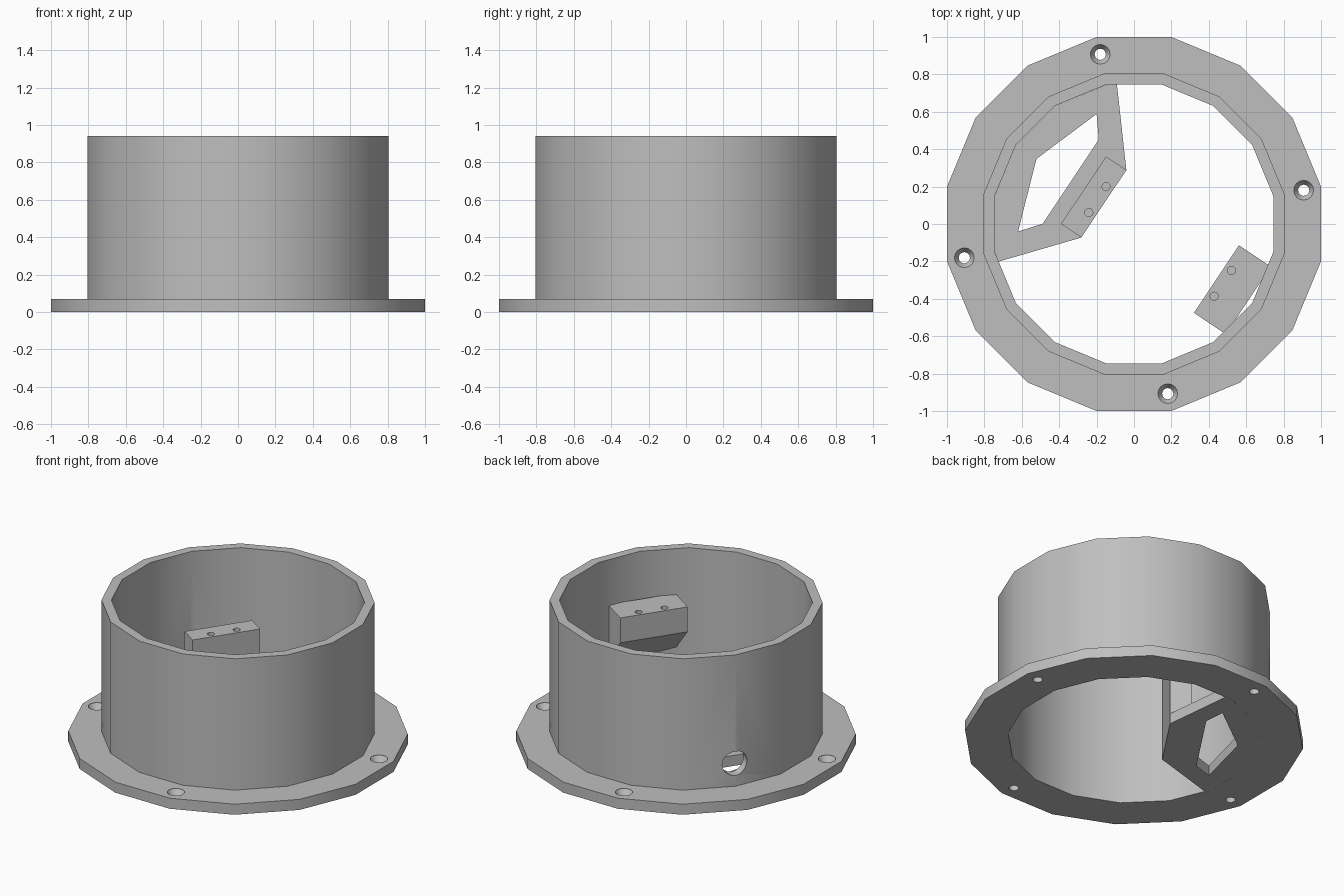
import bpy, bmesh, math
from mathutils import Matrix, Vector

if "Cube" in bpy.data.objects:
    bpy.data.objects.remove(bpy.data.objects["Cube"])

SIDES = 16
TURN = math.radians(146.25)            # heading of the bracket side
ROT = Matrix.Rotation(TURN, 4, 'Z')

grey = bpy.data.materials.new("plain_grey")
grey.diffuse_color = (0.52, 0.52, 0.52, 1)
grey.use_nodes = True
grey.node_tree.nodes["Principled BSDF"].inputs["Base Color"].default_value = grey.diffuse_color


def finish(name, bm, matrix=Matrix()):
    bmesh.ops.recalc_face_normals(bm, faces=bm.faces)
    me = bpy.data.meshes.new(name)
    bm.to_mesh(me)
    bm.free()
    me.transform(matrix)
    me.materials.append(grey)
    ob = bpy.data.objects.new(name, me)
    bpy.context.collection.objects.link(ob)
    return ob


def extrude(name, outline, offset, matrix):
    """Closed outline of 3D points pushed along an offset."""
    bm = bmesh.new()
    face = bm.faces.new([bm.verts.new(p) for p in outline])
    moved = bmesh.ops.extrude_face_region(bm, geom=[face])["geom"]
    bm.faces.ensure_lookup_table()
    bmesh.ops.translate(bm, vec=offset, verts=[v for v in moved if isinstance(v, bmesh.types.BMVert)])
    return finish(name, bm, matrix)


def lathe(name, profile, sides, matrix, closed):
    """Revolve (radius, z) points; an open profile gets end caps."""
    bm = bmesh.new()
    rings = [[bm.verts.new((r * math.cos(2 * math.pi * i / sides), r * math.sin(2 * math.pi * i / sides), z))
              for i in range(sides)] for r, z in profile]
    pairs = list(zip(rings, rings[1:])) + ([(rings[-1], rings[0])] if closed else [])
    for a, b in pairs:
        for i in range(sides):
            j = (i + 1) % sides
            bm.faces.new((a[i], a[j], b[j], b[i]))
    if not closed:
        bm.faces.new(rings[0])
        bm.faces.new(rings[-1])
    return finish(name, bm, matrix)


def cut(target, cutter):
    mod = target.modifiers.new("cut", 'BOOLEAN')
    mod.operation = 'DIFFERENCE'
    mod.solver = 'EXACT'
    mod.object = cutter
    cutter.hide_render = True
    cutter.hide_set(True)


# round housing: flange and tube in one lathed profile
housing = lathe("housing", [(0.76, 0), (1.0196, 0), (1.0196, 0.07), (0.82, 0.07), (0.82, 0.94), (0.76, 0.94)],
                SIDES, ROT, True)

# countersunk mounting holes in the flange
for k in range(4):
    a = TURN + math.pi / 4 + k * math.pi / 2
    place = Matrix.Translation((0.925 * math.cos(a), 0.925 * math.sin(a), 0))
    cut(housing, lathe(f"mount_hole_cutter_{k}", [(0.03, -0.05), (0.03, 0.03), (0.053, 0.066), (0.053, 0.1)],
                       16, place, False))

# cable hole through the tube wall
cable = lathe("cable_hole_cutter", [(0.08, 0.6), (0.08, 1.0)], 20,
              ROT @ Matrix.Translation((0, 0, 0.22)) @ Matrix.Rotation(math.pi / 2, 4, 'Y'), False)
cut(housing, cable)

# floor bracket with a five-sided opening
half = [(0.194, 0.217), (0.49, 0.569), (0.537, 0.537), (0.702, 0.291)]
outline = half + [(0.76, 0)] + [(u, -v) for u, v in reversed(half)]
plate = extrude("floor_bracket", [(u, v, 0) for u, v in outline], Vector((0, 0, 0.07)), ROT)
opening = [(0.407, 0.27), (0.493, 0.378), (0.627, 0), (0.493, -0.378), (0.407, -0.27)]
cut(plate, extrude("opening_cutter", [(u, v, -0.1) for u, v in opening], Vector((0, 0, 0.3)), ROT))

# upright post on the bracket, and wall ledge with a sloped underside
post = extrude("post", [(0.194, -0.217, 0.07), (0.325, -0.217, 0.07), (0.325, -0.217, 0.635), (0.194, -0.217, 0.635)],
               Vector((0, 0.434, 0)), ROT)
ledge = extrude("wall_ledge", [(-0.53, -0.217, 0.635), (-0.735, -0.217, 0.635), (-0.735, -0.217, 0.27),
                               (-0.53, -0.217, 0.47)], Vector((0, 0.434, 0)), ROT)

# screw holes in the tops of both supports
for ob, u in ((post, 0.235), (ledge, -0.571)):
    for v in (-0.083, 0.083):
        cut(ob, lathe("screw_hole_cutter", [(0.022, 0.5), (0.022, 0.7)], 12,
                      ROT @ Matrix.Translation((u, v, 0)), False))

# bake the cuts, drop the cutters, shade smooth except at sharp edges
parts = [housing, plate, post, ledge]
graph = bpy.context.evaluated_depsgraph_get()
baked = [bpy.data.meshes.new_from_object(ob.evaluated_get(graph)) for ob in parts]
for ob, me in zip(parts, baked):
    ob.modifiers.clear()
    ob.data = me
for ob in [o for o in bpy.data.objects if o not in parts]:
    bpy.data.objects.remove(ob)
for ob in parts:
    ob.select_set(True)
bpy.context.view_layer.objects.active = housing
bpy.ops.object.shade_smooth_by_angle(angle=math.radians(30))
